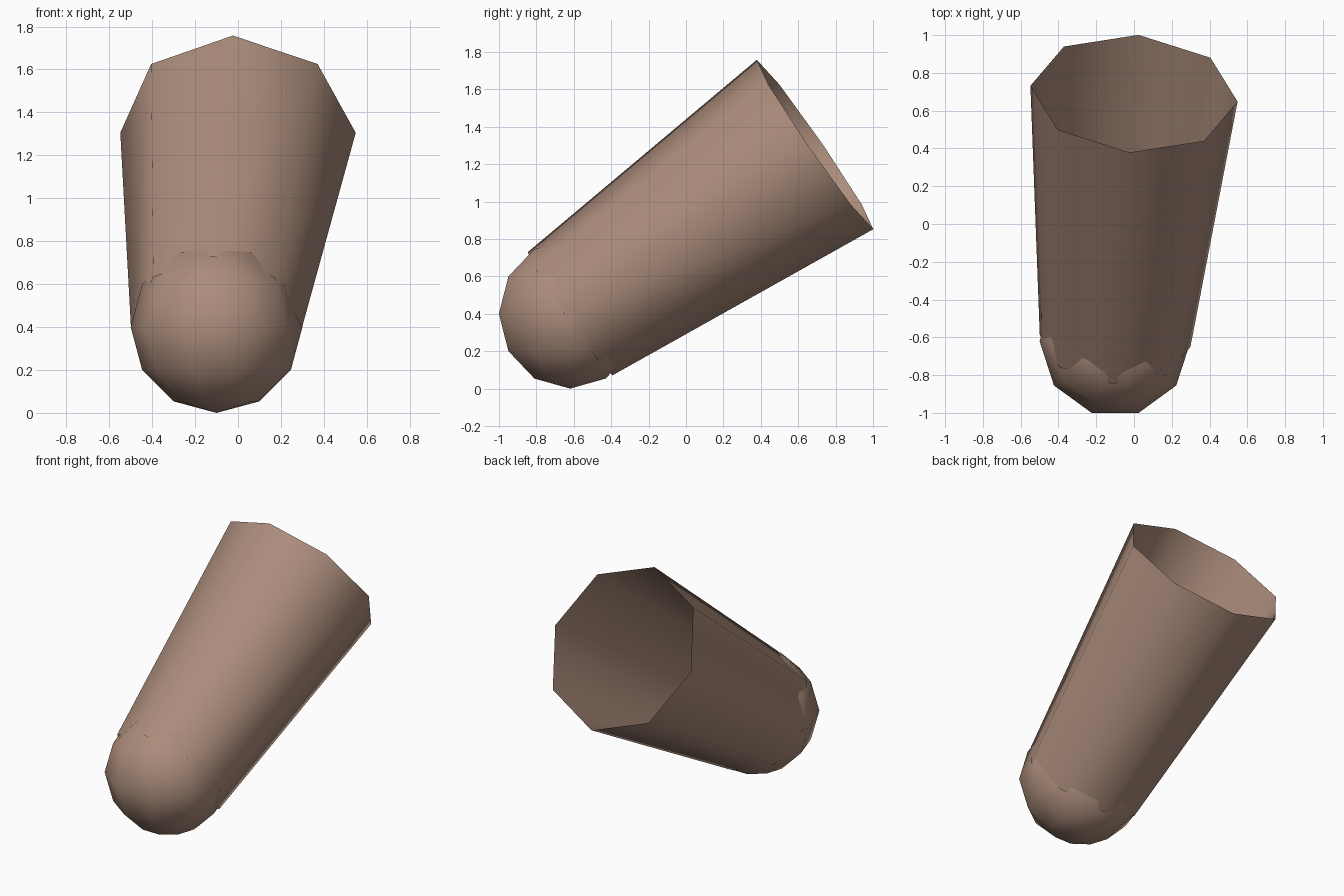
import bpy, bmesh, math
from mathutils import Vector

if "Cube" in bpy.data.objects:
    bpy.data.objects.remove(bpy.data.objects["Cube"])

skin = bpy.data.materials.new("warm tan")
skin.use_nodes = True
tan = (0.41, 0.265, 0.2, 1)
skin.diffuse_color = tan
skin.node_tree.nodes["Principled BSDF"].inputs["Base Color"].default_value = tan

TIP = Vector((-0.1, -0.62, 0.4))
RIM = Vector((0, 0.69, 1.305))
TIP_RADIUS, RIM_RADIUS = 0.4, 0.55


def circle(bm, centre, u, v, radius, sides):
    """Ring of vertices in the plane of u and v."""
    turns = [math.tau * i / sides for i in range(sides)]
    return [bm.verts.new(centre + radius * (u * math.cos(t) + v * math.sin(t))) for t in turns]


def bridge(bm, lower, upper):
    n = len(lower)
    for i in range(n):
        j = (i + 1) % n
        bm.faces.new((lower[i], lower[j], upper[j], upper[i]))


def finish(bm, name):
    for face in bm.faces:
        face.smooth = True
    mesh = bpy.data.meshes.new(name)
    bm.to_mesh(mesh)
    bm.free()
    mesh.materials.append(skin)
    bpy.context.collection.objects.link(bpy.data.objects.new(name, mesh))


# Rounded tip: coarse ball with upright poles
X, Y, Z = Vector((1, 0, 0)), Vector((0, 1, 0)), Vector((0, 0, 1))
SIDES, BANDS = 10, 6
bm = bmesh.new()
rings = []
for k in range(1, BANDS):
    a = math.pi * k / BANDS
    rings.append(circle(bm, TIP - Z * TIP_RADIUS * math.cos(a), X, Y,
                        TIP_RADIUS * math.sin(a), SIDES))
for lower, upper in zip(rings, rings[1:]):
    bridge(bm, lower, upper)
bottom = bm.verts.new(TIP - Z * TIP_RADIUS)
top = bm.verts.new(TIP + Z * TIP_RADIUS)
for i in range(SIDES):
    j = (i + 1) % SIDES
    bm.faces.new((bottom, rings[0][j], rings[0][i]))
    bm.faces.new((top, rings[-1][i], rings[-1][j]))
finish(bm, "rounded_tip")

# Tapered sleeve: eight sides, open at both ends
axis = (RIM - TIP).normalized()
side = axis.cross(Z).normalized()
up = side.cross(axis)
bm = bmesh.new()
bridge(bm, circle(bm, TIP, side, -up, TIP_RADIUS, 8),
       circle(bm, RIM, side, -up, RIM_RADIUS, 8))
bmesh.ops.recalc_face_normals(bm, faces=bm.faces)
# Face the walls away from the axis
wall = bm.faces[:][0]
centre = wall.calc_center_median()
if wall.normal.dot(centre - TIP - axis * (centre - TIP).dot(axis)) < 0:
    bmesh.ops.reverse_faces(bm, faces=bm.faces)
finish(bm, "tapered_sleeve")
